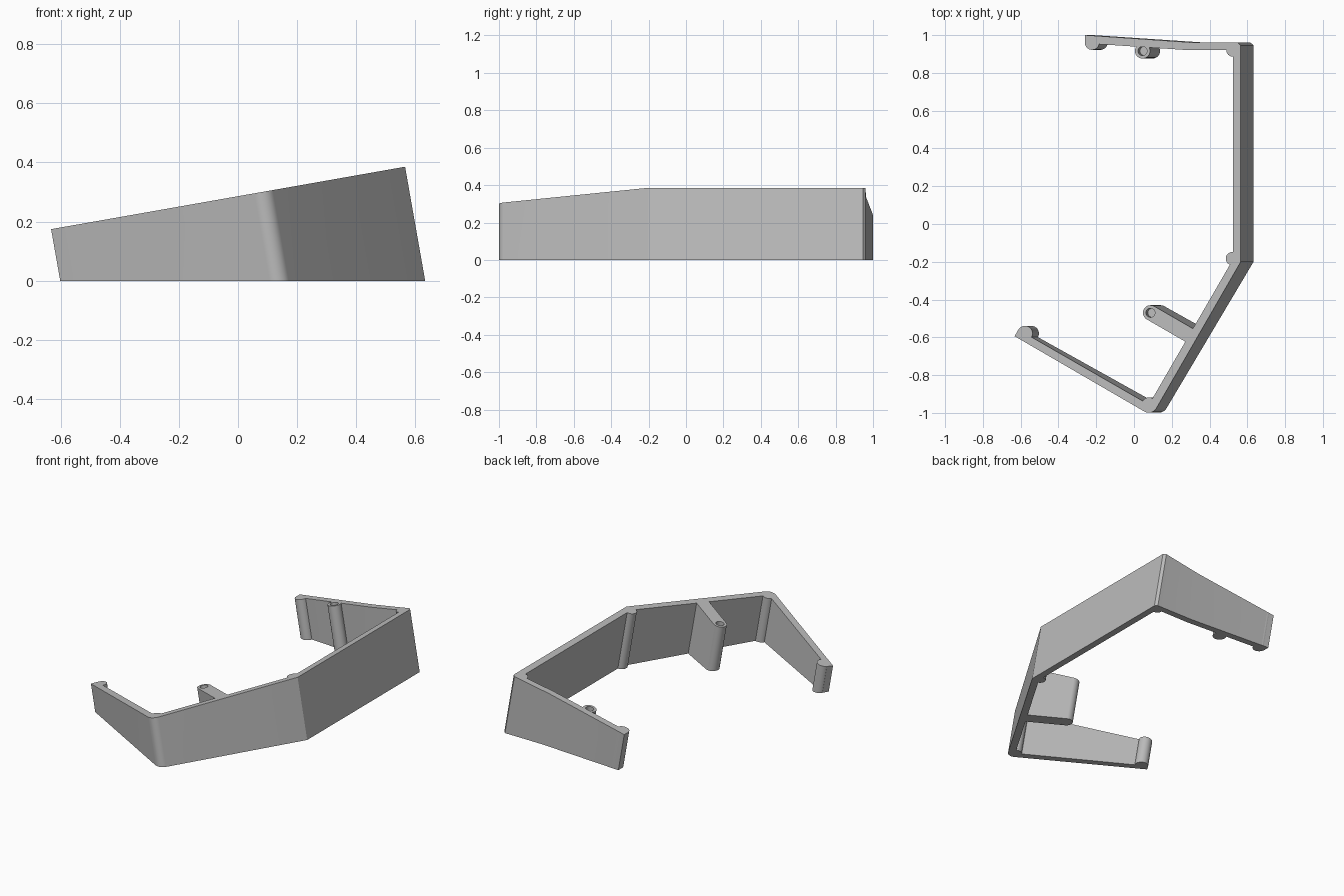
import bpy, bmesh
from math import sin, cos, radians
from mathutils import Vector

if "Cube" in bpy.data.objects:
    bpy.data.objects.remove(bpy.data.objects["Cube"], do_unlink=True)

TILT = 0.1763        # lean of the walls and slope of the rim

grey = bpy.data.materials.new("plain grey")
grey.use_nodes = True
grey.diffuse_color = (0.5, 0.5, 0.5, 1)
grey.node_tree.nodes["Principled BSDF"].inputs["Base Color"].default_value = grey.diffuse_color


def place(p, depth=None):
    """Rim position of a plan point, or the point that far down the leaning wall."""
    top = 0.286 + TILT * p[0]
    d = top if depth is None else depth
    return (p[0] + TILT * d, p[1], top - d)


def arc(c, r, a0, a1, n):
    return [(c[0] + r * cos(radians(a0 + (a1 - a0) * i / n)),
             c[1] + r * sin(radians(a0 + (a1 - a0) * i / n))) for i in range(n + 1)]


def prism(name, outline, hole=None, hole_depth=0.06):
    """Leaning prism cut flat at the floor, with an optional blind hole."""
    bm = bmesh.new()

    def loop(pts, depth):
        return [bm.verts.new(place(p, depth)) for p in pts]

    def bridge(a, b):
        for i in range(len(a)):
            j = (i + 1) % len(a)
            bm.faces.new((a[i], a[j], b[j], b[i]))

    low, rim = loop(outline, None), loop(outline, 0)
    bm.faces.new(low)
    bridge(low, rim)
    if hole:
        mouth, floor = loop(hole, 0), loop(hole, hole_depth)
        bridge(rim, mouth)
        bridge(mouth, floor)
        bm.faces.new(floor)
    else:
        bm.faces.new(rim)
    bmesh.ops.recalc_face_normals(bm, faces=bm.faces)
    mesh = bpy.data.meshes.new(name)
    bm.to_mesh(mesh)
    bm.free()
    mesh.materials.append(grey)
    ob = bpy.data.objects.new(name, mesh)
    bpy.context.collection.objects.link(ob)
    bpy.ops.object.select_all(action='DESELECT')
    ob.select_set(True)
    bpy.context.view_layer.objects.active = ob
    bpy.ops.object.shade_smooth_by_angle(angle=radians(30))
    return ob


def circle(c, r, n=32):
    return arc(c, r, 0, 360, n)[:-1]


# Bent wall band with one rounded front corner
outer = [(-0.632, -0.594)] + arc((0.078, -0.953), 0.046, 240, 330, 10)
outer += [(0.565, -0.2), (0.565, 0.945), (0.55, 0.96), (0.293, 0.962), (-0.26, 1.0)]
inner = [(-0.26, 0.957), (0.293, 0.92), (0.523, 0.92), (0.523, -0.189),
         (0.079, -0.956), (-0.612, -0.559)]
prism("wall_band", outer + inner)

# Round ribs at the inside corners and at both free ends
ribs = {"front_end_rib": ((-0.577, -0.579), 0.04),
        "back_end_rib": ((-0.222, 0.96), 0.038),
        "front_corner_rib": ((0.079, -0.956), 0.038),
        "side_corner_rib": ((0.521, -0.183), 0.035),
        "back_corner_rib": ((0.523, 0.92), 0.034)}
for name, (centre, radius) in ribs.items():
    prism(name, circle(centre, radius))

# Screw bosses with blind holes
arm_boss = Vector((0.087, -0.47))
for name, centre in (("back_boss", (0.045, 0.916)), ("arm_boss", arm_boss)):
    prism(name, circle(centre, 0.04), circle(centre, 0.024))

# Arm carrying the front boss, hollowed to fit round it
along = Vector((cos(radians(-30)), sin(radians(-30)))) * 0.24
side = Vector((-along.y, along.x)).normalized() * 0.04
prism("boss_arm", arc(arm_boss, 0.04, -120, 60, 16)
      + [arm_boss + along + side, arm_boss + along - side])
